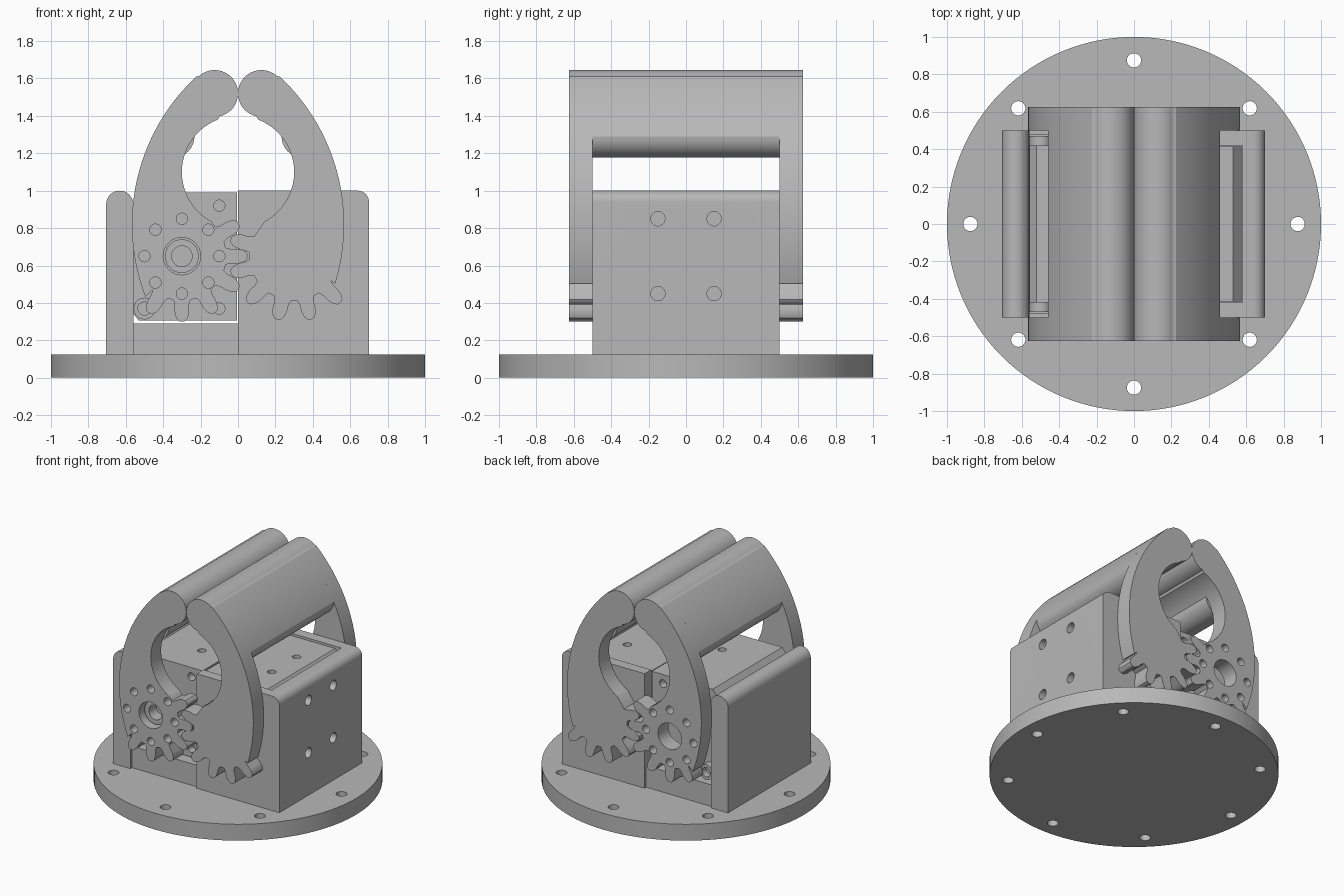
import bpy, bmesh
from math import sin, cos, pi, radians
from mathutils import Vector

if "Cube" in bpy.data.objects:
    bpy.data.objects.remove(bpy.data.objects["Cube"])

grey = bpy.data.materials.new("plain grey")
grey.use_nodes = True
grey.diffuse_color = (0.48, 0.48, 0.48, 1)
grey.node_tree.nodes["Principled BSDF"].inputs["Base Color"].default_value = (0.48, 0.48, 0.48, 1)


def place(axis, a, b, t):
    return {"x": Vector((t, a, b)), "y": Vector((a, t, b)), "z": Vector((a, b, t))}[axis]


def arc(cx, cy, r, start, end, n=16):
    steps = [radians(start + (end - start) * i / n) for i in range(n + 1)]
    return [(cx + r * cos(t), cy + r * sin(t)) for t in steps]


def prism(name, outline, axis, lo, hi):
    """Extrude a closed outline along an axis."""
    bm = bmesh.new()
    low = [bm.verts.new(place(axis, a, b, lo)) for a, b in outline]
    high = [bm.verts.new(place(axis, a, b, hi)) for a, b in outline]
    bm.faces.new(low)
    bm.faces.new(high)
    for i in range(len(low)):
        j = (i + 1) % len(low)
        bm.faces.new((low[i], low[j], high[j], high[i]))
    bmesh.ops.recalc_face_normals(bm, faces=bm.faces)
    mesh = bpy.data.meshes.new(name)
    bm.to_mesh(mesh)
    bm.free()
    mesh.materials.append(grey)
    obj = bpy.data.objects.new(name, mesh)
    bpy.context.collection.objects.link(obj)
    return obj


def box(name, x0, x1, y0, y1, z0, z1):
    return prism(name, [(x0, y0), (x1, y0), (x1, y1), (x0, y1)], "z", z0, z1)


def rod(name, axis, a, b, r, lo, hi, n=32):
    return prism(name, arc(a, b, r, 0, 360, n)[:-1], axis, lo, hi)


def drill(obj, axis, holes, lo, hi):
    """Cut round holes, each given as (a, b, radius)."""
    for a, b, r in holes:
        cutter = rod("cutter", axis, a, b, r, lo, hi)
        cutter.hide_render = True
        mod = obj.modifiers.new("hole", "BOOLEAN")
        mod.operation = "DIFFERENCE"
        mod.solver = "EXACT"
        mod.object = cutter
        graph = bpy.context.evaluated_depsgraph_get()
        obj.data = bpy.data.meshes.new_from_object(obj.evaluated_get(graph))
        obj.modifiers.clear()
        bpy.data.objects.remove(cutter)


def ring(cx, cy, radius, hole):
    return [(cx + radius * cos(k * pi / 4), cy + radius * sin(k * pi / 4), hole) for k in range(8)]


# Round base with bolt holes
base = rod("base_plate", "z", 0, 0, 1, 0, 0.125, 128)
drill(base, "z", ring(0, 0, 0.875, 0.038), -0.1, 0.3)

# Housing walls
left_wall = prism("left_wall", [(0.58, 0.125), (0.7, 0.125)] + arc(0.64, 0.94, 0.06, 0, 90)
                  + [(0.58, 1)], "y", -0.5, 0.5)
bolts = [(y, z, 0.038) for y in (-0.15, 0.15) for z in (0.45, 0.85)]
drill(left_wall, "x", bolts, 0.5, 0.8)
prism("right_wall", [(-0.705, 0.125), (-0.56, 0.125)] + arc(-0.6325, 0.9275, 0.0725, 0, 180),
      "y", -0.5, 0.5)
box("front_wall", 0, 0.58, -0.5, -0.42, 0.125, 1)
box("back_wall", 0, 0.58, 0.42, 0.5, 0.125, 1)
box("housing_floor", -0.56, 0.58, -0.42, 0.42, 0.125, 0.29)
for name, y in (("front_sill", -0.45), ("back_sill", 0.45)):
    box(name, -0.56, 0, y - 0.03, y + 0.03, 0.125, 0.29)

# Motors, chamfered along their outer top edge
left_motor = prism("left_motor", [(0.005, 0.29), (0.575, 0.29), (0.575, 0.93), (0.53, 0.985),
                                  (0.005, 0.985)], "y", -0.415, 0.415)
drill(left_motor, "z", [(0.39, y, 0.03) for y in (-0.15, 0.15)], 0.85, 1.1)
right_motor = prism("right_motor", [(-0.53, 0.305), (-0.005, 0.305), (-0.005, 0.99), (-0.52, 0.99),
                                    (-0.558, 0.94), (-0.558, 0.34)], "y", -0.42, 0.42)
drill(right_motor, "z", [(-0.2, y, 0.03) for y in (-0.15, 0.15)], 0.85, 1.1)
mounts = [(-0.1, 0.92, 0.03), (-0.1, 0.37, 0.03)]
drill(right_motor, "y", mounts, -0.5, -0.36)
drill(right_motor, "y", mounts, 0.36, 0.5)
for name, y in (("front_screw", -0.44), ("back_screw", 0.44)):
    screw = rod(name, "y", -0.5, 0.37, 0.058, y - 0.03, y + 0.03)
    drill(screw, "y", [(-0.5, 0.37, 0.035)], y - 0.1, y + 0.1)
horn = rod("motor_horn", "y", -0.3, 0.65, 0.09, -0.57, -0.41)
drill(horn, "y", [(-0.3, 0.65, 0.055)], -0.7, -0.48)

# Gear tooth flank as (radius, half angle)
FLANK = [(0.238, 11), (0.262, 8.5), (0.3, 7.5), (0.33, 5.5), (0.347, 3), (0.35, 1)]
TIP = arc(0.125, 1.52, 0.125, 48, 258, 32)


def jaw_outline(first_tooth, outer_start):
    pts = arc(-0.513, 0.82, 1.08, outer_start, 47, 40) + TIP
    pts += arc(0, 1.1, 0.3, 69, -62, 40)
    for k in range(6):
        mid = first_tooth + 30 * k
        tooth = [(r, mid - h) for r, h in FLANK] + [(r, mid + h) for r, h in reversed(FLANK)]
        pts += [(0.3 + r * cos(radians(t)), 0.65 + r * sin(radians(t))) for r, t in tooth]
    return pts


# Jaws: two geared plates joined by a bridge with a rounded lower edge
bridge = (arc(-0.513, 0.82, 1.08, 25.8, 47, 20) + TIP + arc(0, 1.1, 0.3, 69, 39, 12)
          + arc(0.346, 1.29, 0.113, 180, 360, 20)[1:-1])
for side, s, tooth, start in (("left", 1, 165, -17), ("right", -1, 150, -21)):
    plate = [(s * x, z) for x, z in jaw_outline(tooth, start)]
    prism(side + "_jaw_bridge", [(s * x, z) for x, z in bridge], "y", -0.5, 0.5)
    for end, lo in (("front", -0.625), ("back", 0.5)):
        jaw = prism(side + "_jaw_" + end, plate, "y", lo, lo + 0.125)
        if side == "right":
            drill(jaw, "y", ring(-0.3, 0.65, 0.2, 0.03) + [(-0.3, 0.65, 0.1)], lo - 0.1, lo + 0.2)

# Smooth the round surfaces, keep edges sharp
for obj in bpy.context.collection.objects:
    if obj.type == "MESH" and obj.data.materials and obj.data.materials[0] == grey:
        bpy.ops.object.select_all(action="DESELECT")
        obj.select_set(True)
        bpy.context.view_layer.objects.active = obj
        bpy.ops.object.shade_smooth_by_angle(angle=radians(30))
